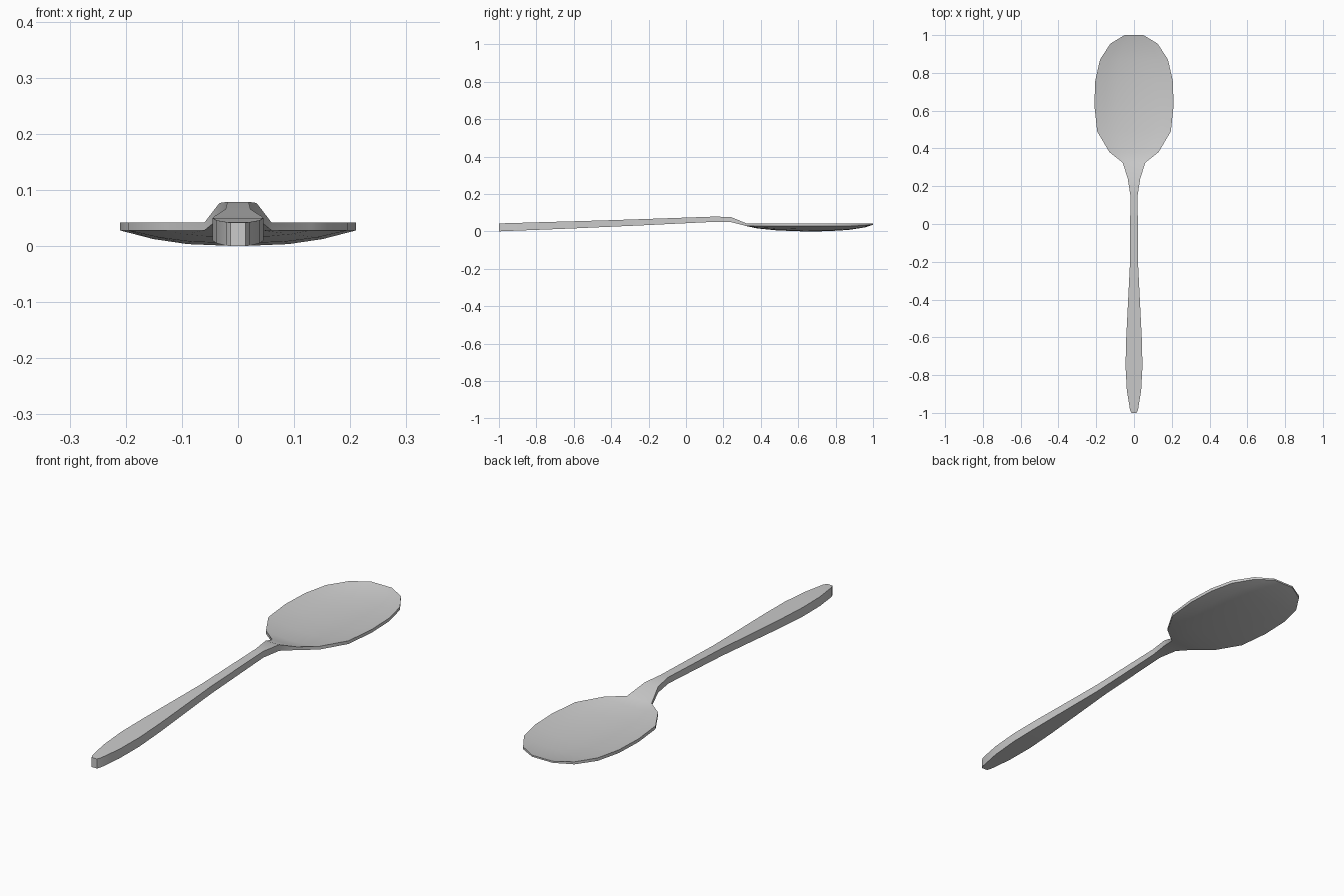
import bpy, bmesh, math

cube = bpy.data.objects.get("Cube")
if cube:
    bpy.data.objects.remove(cube, do_unlink=True)

# Single metal colour
metal = bpy.data.materials.new("brushed_grey")
metal.use_nodes = True
colour = (0.6, 0.6, 0.6, 1)
metal.diffuse_color = colour
metal.node_tree.nodes["Principled BSDF"].inputs["Base Color"].default_value = colour

# Handle stations: y, half width, top z, bottom z
handle = [(-1, .013, .042, 0), (-.985, .021, .043, .001), (-.88, .038, .046, .005),
          (-.75, .045, .05, .01), (-.6, .041, .054, .016), (-.4, .031, .06, .025),
          (-.22, .022, .066, .033), (.15, .019, .079, .051), (.24, .033, .077, .05)]

# Bowl stations: y, half width, rim underside z, lowest z
bowl = [(.325, .06, .028, .028), (.38, .13, .028, .016), (.49, .195, .028, .005),
        (.63, .21, .028, 0), (.76, .205, .028, .001), (.87, .18, .029, .008),
        (.955, .125, .031, .021), (1, .05, .035, .035)]
RIM = .042
columns = [-1, -.72, -.43, 0, .43, .72, 1]


def dish(t):
    """Depth profile across the bowl, one at the middle and zero at the rim."""
    return max(0, 1 - abs(t) ** 2.4)


# Top and bottom point rows for every station
top_rows, bottom_rows = [], []
for y, w, top, bottom in handle:
    top_rows.append([(w * t, y, top) for t in columns])
    bottom_rows.append([(w * t, y, bottom) for t in columns])
for y, w, edge, low in bowl:
    depth = edge - low
    top_rows.append([(w * t, y, RIM - depth * dish(t)) for t in columns])
    bottom_rows.append([(w * t, y, edge - depth * dish(t)) for t in columns])

# Loft the two skins and join them along the outline
bm = bmesh.new()
top = [[bm.verts.new(p) for p in row] for row in top_rows]
bottom = [[bm.verts.new(p) for p in row] for row in bottom_rows]
last = len(columns) - 1
for i in range(len(top) - 1):
    for j in range(last):
        bm.faces.new((top[i][j], top[i][j + 1], top[i + 1][j + 1], top[i + 1][j]))
        bm.faces.new((bottom[i][j], bottom[i + 1][j], bottom[i + 1][j + 1], bottom[i][j + 1]))
    for j in (0, last):
        bm.faces.new((top[i][j], top[i + 1][j], bottom[i + 1][j], bottom[i][j]))
for i in (0, -1):
    for j in range(last):
        bm.faces.new((top[i][j], top[i][j + 1], bottom[i][j + 1], bottom[i][j]))
bmesh.ops.recalc_face_normals(bm, faces=bm.faces)

mesh = bpy.data.meshes.new("spoon")
bm.to_mesh(mesh)
bm.free()
mesh.materials.append(metal)
spoon = bpy.data.objects.new("spoon", mesh)
bpy.context.collection.objects.link(spoon)
bpy.context.view_layer.objects.active = spoon
spoon.select_set(True)
bpy.ops.object.shade_smooth_by_angle(angle=math.radians(40))
